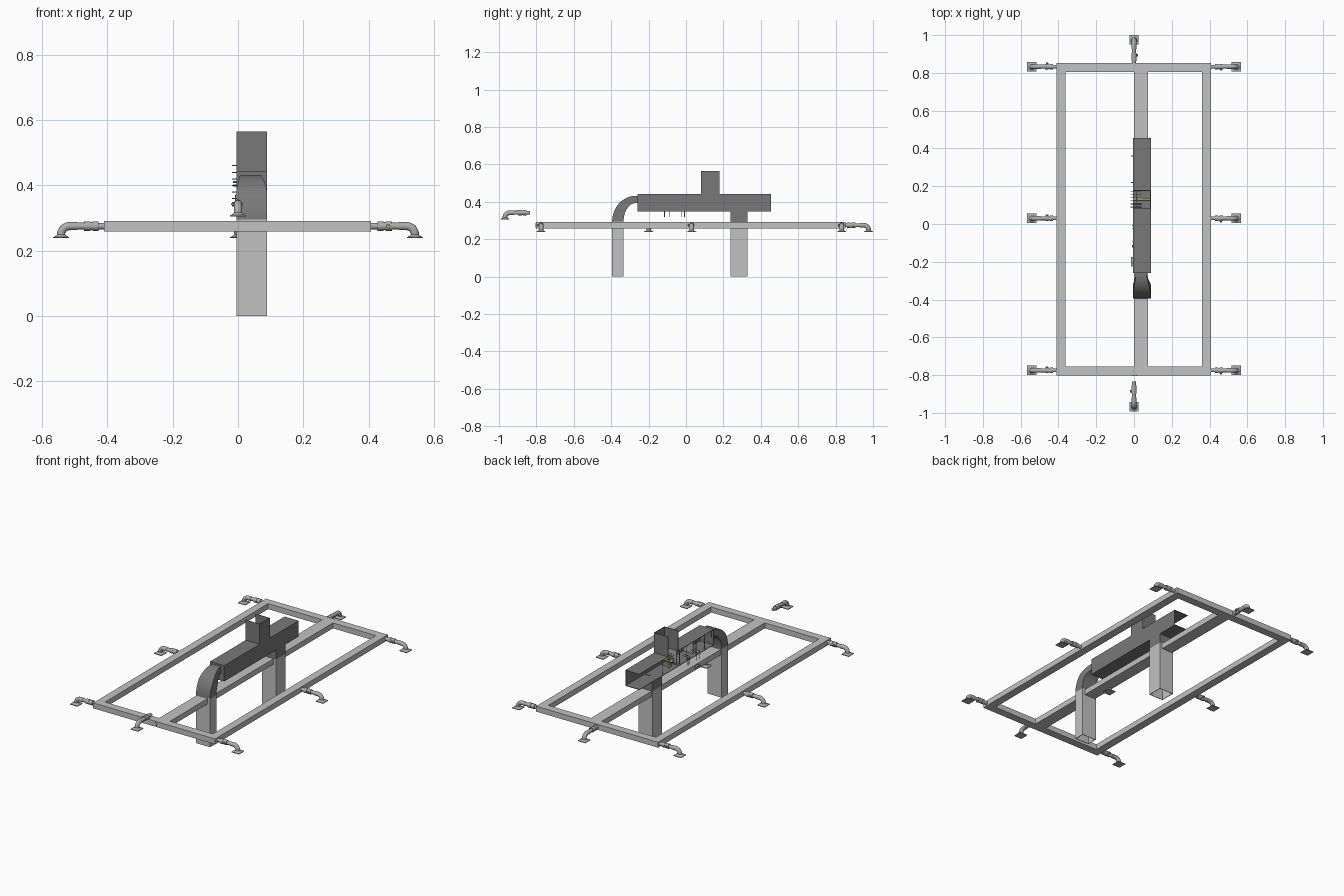
import bpy, bmesh, math
from mathutils import Vector, Matrix

if "Cube" in bpy.data.objects:
    bpy.data.objects.remove(bpy.data.objects["Cube"])


def material(name, r, g, b):
    m = bpy.data.materials.new(name)
    m.diffuse_color = (r, g, b, 1)
    m.use_nodes = True
    m.node_tree.nodes["Principled BSDF"].inputs["Base Color"].default_value = m.diffuse_color
    return m


LIGHT = material("light grey", 0.54, 0.54, 0.54)
DARK = material("dark grey", 0.19, 0.19, 0.19)
METAL = material("fitting grey", 0.42, 0.42, 0.42)
OLIVE = material("olive", 0.35, 0.32, 0.10)


def add_box(bm, lo, hi, mi=0):
    c = [(a + b) / 2 for a, b in zip(lo, hi)]
    s = [b - a for a, b in zip(lo, hi)]
    r = bmesh.ops.create_cube(bm, size=1, matrix=Matrix.Translation(c) @ Matrix.Diagonal((*s, 1)))
    for f in {f for v in r["verts"] for f in v.link_faces}:
        f.material_index = mi


def add_rod(bm, a, b, r, mi=0, sides=8):
    a, b = Vector(a), Vector(b)
    m = Matrix.Translation((a + b) / 2) @ (b - a).to_track_quat("Z", "Y").to_matrix().to_4x4()
    res = bmesh.ops.create_cone(bm, cap_ends=True, segments=sides, radius1=r, radius2=r,
                                depth=(b - a).length, matrix=m)
    for f in {f for v in res["verts"] for f in v.link_faces}:
        f.material_index = mi


def loft(bm, rings, cap=True):
    vs = [[bm.verts.new(p) for p in ring] for ring in rings]
    n = len(vs[0])
    for a, b in zip(vs, vs[1:]):
        for i in range(n):
            bm.faces.new((a[i], a[(i + 1) % n], b[(i + 1) % n], b[i]))
    if cap:
        bm.faces.new(vs[0][::-1])
        bm.faces.new(vs[-1])


def finish(bm, name, mats, smooth=False):
    bmesh.ops.recalc_face_normals(bm, faces=bm.faces)
    me = bpy.data.meshes.new(name)
    bm.to_mesh(me)
    bm.free()
    for m in mats:
        me.materials.append(m)
    ob = bpy.data.objects.new(name, me)
    bpy.context.collection.objects.link(ob)
    if smooth:
        bpy.ops.object.select_all(action="DESELECT")
        ob.select_set(True)
        bpy.context.view_layer.objects.active = ob
        bpy.ops.object.shade_smooth_by_angle(angle=math.radians(35))
    return ob


def boxes(name, mat, *parts):
    bm = bmesh.new()
    for lo, hi in parts:
        add_box(bm, lo, hi)
    return finish(bm, name, [mat])


# Rectangular pipe frame
Z0, Z1 = 0.258, 0.291
for name, x0, x1, y0, y1 in [
        ("left_rail", -0.41, -0.363, -0.755, 0.806), ("right_rail", 0.36, 0.408, -0.755, 0.806),
        ("middle_rail", 0.0, 0.073, -0.755, 0.806),
        ("front_rail", -0.41, 0.408, -0.802, -0.755), ("back_rail", -0.41, 0.408, 0.806, 0.853)]:
    boxes(name, LIGHT, ((x0, y0, Z0), (x1, y1, Z1)))

# Port ring on the front rail
bm = bmesh.new()
add_rod(bm, (0.005, -0.805, 0.274), (0.005, -0.80, 0.274), 0.012, 0, 20)
finish(bm, "front_port", [LIGHT], True)

# Hollow legs, open at the bottom, and the dark riser above the back leg
X0, X1, T = -0.005, 0.089, 0.003


def tube(name, mat, y0, y1, z0, z1):
    boxes(name, mat, ((X0, y0, z0), (X0 + T, y1, z1)), ((X1 - T, y0, z0), (X1, y1, z1)),
          ((X0 + T, y0, z0), (X1 - T, y0 + T, z1)), ((X0 + T, y1 - T, z0), (X1 - T, y1, z1)))


tube("front_leg", LIGHT, -0.395, -0.333, 0, 0.295)
tube("back_leg", LIGHT, 0.237, 0.328, 0, 0.291)
tube("back_riser", DARK, 0.237, 0.328, 0.291, 0.348)

# Main duct, open on its left side and at the back
Y0, Y1, B, H = -0.259, 0.454, 0.347, 0.443
C0, C1, CT = 0.08, 0.179, 0.565
boxes("main_duct", DARK,
      ((X0, Y0, B), (X1, Y1, B + T)), ((X1 - T, Y0, B), (X1, Y1, H)),
      ((X0, Y0, B), (X1, Y0 + T, H)),
      ((X0, Y0, H - T), (X1, C0, H)), ((X0, C1, H - T), (X1, Y1, H)))

# Chimney, open at the top and on the left
boxes("chimney", DARK,
      ((X0, C0, H - T), (X1, C0 + T, CT)), ((X0, C1 - T, H - T), (X1, C1, CT)),
      ((X1 - T, C0, H - T), (X1, C1, CT)))

# Curved elbow from the duct down to the front leg
bm = bmesh.new()
rings = []
for i in range(14):
    t = min(i, 12) / 12
    a = t * math.pi / 2
    shift = 0.016 if i == 13 else 0
    k = max(0, (t - 0.45) / 0.55)
    xa, xb = X0 + 0.014 * k, X1 - 0.022 * k
    yo, zo = -0.27 - 0.125 * math.cos(a) + shift, 0.293 + 0.139 * math.sin(a)
    yi, zi = -0.27 - 0.064 * math.cos(a) + shift, 0.293 + 0.1 * math.sin(a)
    rings.append([(xa, yo, zo), (xb, yo, zo), (xb, yi, zi), (xa, yi, zi)])
loft(bm, rings)
finish(bm, "elbow_duct", [DARK], True)

# Baffles and braces inside the duct
bm = bmesh.new()
for y in (-0.18, -0.1, -0.01, 0.06, 0.22):
    add_rod(bm, (0.002, y, B), (0.002, y, H), 0.0025)
for y in (-0.1, 0.06):
    add_box(bm, (0.02, y, B), (X1 - T, y + 0.002, H - T))
for y in (-0.115, -0.09, -0.025, -0.008):
    add_rod(bm, (-0.008, y, 0.32), (-0.008, y, 0.37), 0.0018)
    add_rod(bm, (-0.008, y, 0.37), (0.03, y, 0.37), 0.0018)
finish(bm, "duct_braces", [METAL], True)

# Fan below the chimney, with pins poking out to the left
bm = bmesh.new()
c = Vector((0.015, 0.13, 0.395))
add_rod(bm, c - Vector((0.02, 0, 0)), c + Vector((0.07, 0, 0)), 0.008, 1, 12)
for i in range(10):
    a = math.tau * i / 10
    add_rod(bm, c, c + Vector((0, math.cos(a), math.sin(a))) * 0.042, 0.002, i % 2)
for i in range(6):
    y, z = 0.09 + 0.016 * i, 0.36 + 0.02 * i
    add_rod(bm, (-0.019, y, z), (0.04, y, z), 0.0015)
for y, z in ((0.22, 0.41), (0.36, 0.40)):
    add_rod(bm, (-0.015, y, z), (X1, y, z), 0.003)
finish(bm, "fan", [METAL, OLIVE], True)

# Outlet fitting: stepped coupling, bent pipe, flared cup and square plate
bm = bmesh.new()
path = [(0, 0, 0, .010), (.02, 0, 0, .010), (.02, 0, 0, .0145), (.038, 0, 0, .0145),
        (.038, 0, 0, .0125), (.044, 0, 0, .0125), (.044, 0, 0, .0145), (.064, 0, 0, .0145),
        (.064, 0, 0, .0105), (.085, 0, 0, .0105), (.085, 0, 0, .0125)]
for i in range(9):
    a = i / 8 * math.pi / 2
    path.append((.108 + .026 * math.sin(a), -.026 + .026 * math.cos(a), a, .0125))
path += [(.134, -.029, math.pi / 2, .016), (.134, -.033, math.pi / 2, .022)]
rings = []
for x, z, a, r in path:
    up, side = Vector((math.sin(a), 0, math.cos(a))), Vector((0, 1, 0))
    rings.append([Vector((x, 0, z)) + r * (math.cos(math.tau * j / 14) * up
                  + math.sin(math.tau * j / 14) * side) for j in range(14)])
loft(bm, rings)
add_box(bm, (.109, -.025, -.037), (.159, .025, -.033))
add_rod(bm, (.052, 0, 0), (.052, -.019, 0), .007, 0, 10)
add_box(bm, (.046, -.021, -.003), (.058, -.019, .003), 1)
first = finish(bm, "outlet_fitting", [METAL, OLIVE], True)

places = [(s * 0.408, y, 0.275, 0 if s > 0 else math.pi)
          for s in (-1, 1) for y in (-0.775, 0.03, 0.833)]
places += [(0, 0.842, 0.275, math.pi / 2), (0, -0.834, 0.342, -math.pi / 2),
           (0.01, -0.066, 0.275, -math.pi / 2)]
for i, (x, y, z, a) in enumerate(places):
    ob = first
    if i:
        ob = first.copy()
        bpy.context.collection.objects.link(ob)
    ob.location = (x, y, z)
    ob.rotation_euler = (0, 0, a)
